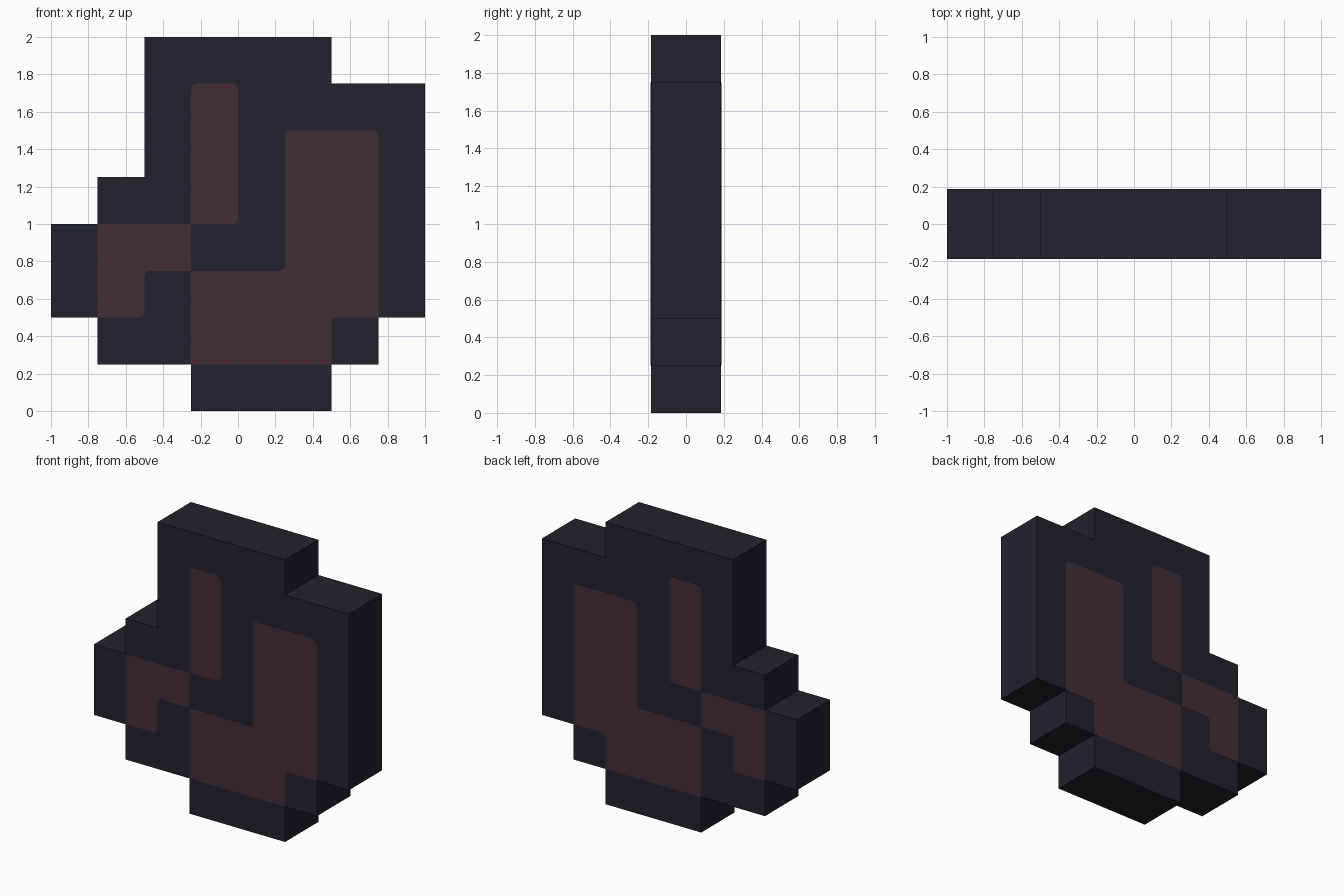
import bpy
import bmesh
import math
from mathutils import Vector

if "Cube" in bpy.data.objects:
    bpy.data.objects.remove(bpy.data.objects["Cube"])

U = 0.25           # grid step of the blocky outline
HALF = 0.1865      # half depth of the body
PLATE = 0.001      # thickness of the inlaid panels


def material(name, rgb):
    m = bpy.data.materials.new(name)
    m.diffuse_color = (*rgb, 1.0)
    m.use_nodes = True
    m.node_tree.nodes["Principled BSDF"].inputs["Base Color"].default_value = m.diffuse_color
    return m


dark = material("dark slate", (0.0160, 0.0160, 0.0250))
maroon = material("dull maroon", (0.0560, 0.0270, 0.0365))


def rounded(points, radius=0.03, steps=5):
    """Round the corners of a grid outline; a third value of 0 keeps one sharp."""
    out = []
    n = len(points)
    for i, p in enumerate(points):
        c = Vector(p[:2]) * U
        if len(p) > 2:
            out.append(c)
            continue
        d0 = (Vector(points[i - 1][:2]) * U - c).normalized()
        d1 = (Vector(points[(i + 1) % n][:2]) * U - c).normalized()
        centre = c + (d0 + d1) * radius
        for k in range(steps + 1):
            a = math.pi / 2 * k / steps
            out.append(centre - d1 * radius * math.cos(a) - d0 * radius * math.sin(a))
    return out


def prism(name, outline, y0, y1, mat):
    """Extrude an (x, z) outline from y0 to y1."""
    bm = bmesh.new()
    face = bm.faces.new([bm.verts.new((p[0], y0, p[1])) for p in outline])
    ext = bmesh.ops.extrude_face_region(bm, geom=[face], use_keep_orig=True)
    verts = [g for g in ext["geom"] if isinstance(g, bmesh.types.BMVert)]
    bmesh.ops.translate(bm, verts=verts, vec=(0, y1 - y0, 0))
    bmesh.ops.recalc_face_normals(bm, faces=bm.faces)
    mesh = bpy.data.meshes.new(name)
    bm.to_mesh(mesh)
    bm.free()
    mesh.materials.append(mat)
    ob = bpy.data.objects.new(name, mesh)
    bpy.context.collection.objects.link(ob)
    return ob


# Stepped body
body = [(-1, 0), (2, 0), (2, 1), (3, 1), (3, 2), (4, 2), (4, 7), (2, 7), (2, 8),
        (-2, 8), (-2, 5), (-3, 5), (-3, 4), (-4, 4), (-4, 2), (-3, 2), (-3, 1), (-1, 1)]
prism("body", [Vector(p) * U for p in body], -HALF, HALF, dark)

# Panels, sharp where they touch each other or the body outline
panels = {
    "upright_panel": [(-1, 4, 0), (0, 4), (0, 7), (-1, 7)],
    "small_hook_panel": [(-3, 2, 0), (-2, 2), (-2, 3), (-1, 3, 0), (-1, 4, 0), (-3, 4, 0)],
    "large_hook_panel": [(-1, 1, 0), (2, 1, 0), (2, 2), (3, 2, 0), (3, 6), (1, 6),
                         (1, 3), (-1, 3, 0)],
}
for name, pts in panels.items():
    outline = rounded(pts)
    for side, s in (("front", -1), ("back", 1)):
        prism(f"{side}_{name}", outline, s * HALF, s * (HALF + PLATE), maroon)
